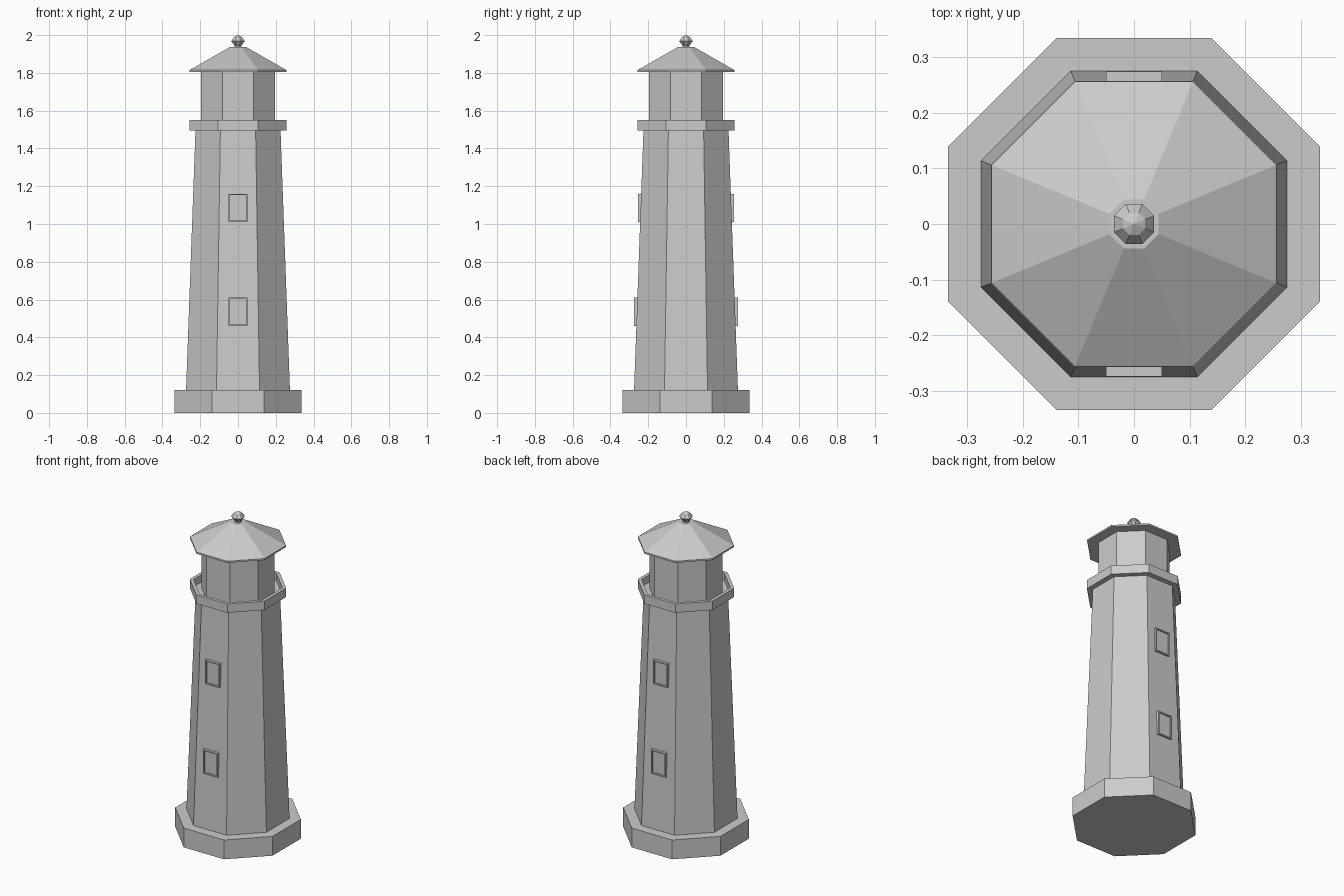
import bpy, bmesh, math

if "Cube" in bpy.data.objects:
    bpy.data.objects.remove(bpy.data.objects["Cube"])

SIDES = 8


def lathe(name, profile):
    """Octagonal solid from (apothem, z) points; flats face the axes, ends are capped."""
    bm = bmesh.new()
    k = 1 / math.cos(math.pi / SIDES)
    rings = []
    for r, z in profile:
        if r == 0:
            rings.append([bm.verts.new((0, 0, z))] * SIDES)
        else:
            angles = [(i + 0.5) * 2 * math.pi / SIDES for i in range(SIDES)]
            rings.append([bm.verts.new((r * k * math.cos(a), r * k * math.sin(a), z))
                          for a in angles])
    for low, high in zip(rings, rings[1:]):
        for i in range(SIDES):
            j = (i + 1) % SIDES
            corners = dict.fromkeys((low[i], low[j], high[j], high[i]))
            bm.faces.new(list(corners))
    for ring in (rings[0], rings[-1]):
        if len(set(ring)) > 1:
            bm.faces.new(ring)
    return finish(name, bm)


def finish(name, bm):
    bmesh.ops.recalc_face_normals(bm, faces=bm.faces)
    mesh = bpy.data.meshes.new(name)
    bm.to_mesh(mesh)
    bm.free()
    obj = bpy.data.objects.new(name, mesh)
    bpy.context.collection.objects.link(obj)
    return obj


def window(name, side, z, outer):
    """Framed block with a recessed pane, on the front (-1) or back (+1)."""
    bm = bmesh.new()
    bmesh.ops.create_cube(bm, size=1)
    for v in bm.verts:
        v.co.x *= 0.10
        v.co.z = z + v.co.z * 0.15
        v.co.y = side * (outer if v.co.y * side > 0 else outer - 0.05)
    bm.normal_update()
    face = max(bm.faces, key=lambda f: f.normal.y * side)
    bmesh.ops.inset_region(bm, faces=[face], thickness=0.011)
    inner = bmesh.ops.extrude_face_region(bm, geom=[face])
    moved = [g for g in inner["geom"] if isinstance(g, bmesh.types.BMVert)]
    bmesh.ops.translate(bm, verts=moved, vec=(0, -side * 0.008, 0))
    if face.is_valid:
        bmesh.ops.delete(bm, geom=[face], context='FACES_ONLY')
    return finish(name, bm)


# Plinth and tapered tower
lathe("base", [(0.335, 0), (0.335, 0.12)])
lathe("tower", [(0.275, 0.12), (0.225, 1.5)])

# Gallery tray with a low parapet
lathe("gallery", [(0.257, 1.495), (0.257, 1.55), (0.237, 1.55), (0.237, 1.505)])

# Lantern room, roof and finial
lathe("lantern_room", [(0.195, 1.505), (0.195, 1.808)])
lathe("roof", [(0.256, 1.805), (0.256, 1.815), (0.044, 1.936)])
lathe("finial", [(0.018, 1.936), (0.018, 1.945), (0.036, 1.968), (0.02, 1.99), (0, 2.0)])

# Two windows on the front and two on the back
for label, side in (("front", -1), ("back", 1)):
    window(label + "_lower_window", side, 0.535, 0.274)
    window(label + "_upper_window", side, 1.085, 0.254)
